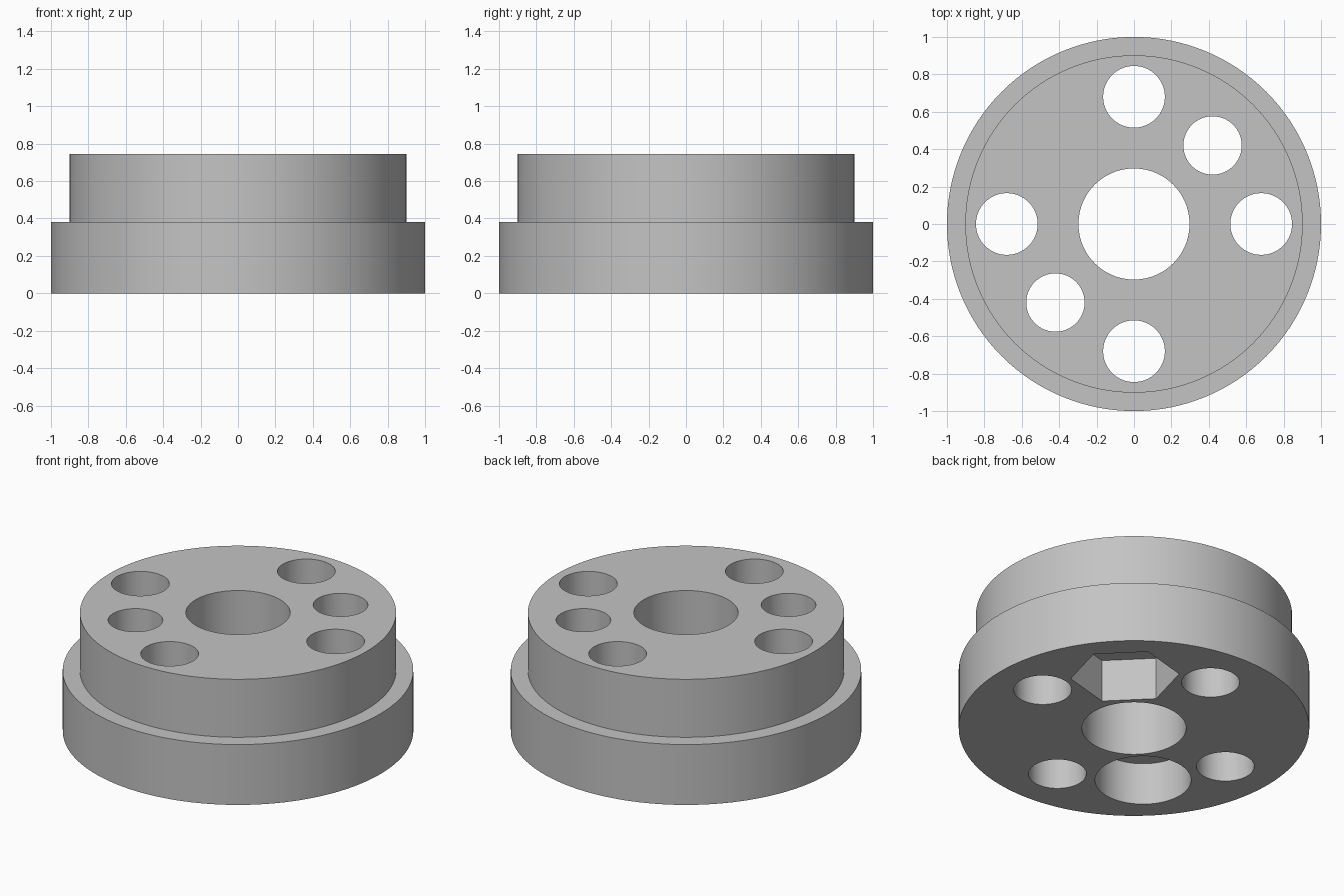
import bpy, bmesh, math
from mathutils import Matrix

cube = bpy.data.objects.get("Cube")
if cube:
    bpy.data.objects.remove(cube, do_unlink=True)

HEIGHT, STEP, POCKET = 0.745, 0.38, 0.266
FLANGE_R, HUB_R, BORE_R = 1.0, 0.902, 0.297
PIN_R, PIN_DIST = 0.165, 0.68
BOLT_R, BOLT_POS = 0.156, 0.42

grey = bpy.data.materials.new("plain_grey")
grey.use_nodes = True
colour = (0.55, 0.55, 0.55, 1)
grey.diffuse_color = colour
grey.node_tree.nodes["Principled BSDF"].inputs["Base Color"].default_value = colour


def add_object(name, bm):
    mesh = bpy.data.meshes.new(name)
    bm.to_mesh(mesh)
    bm.free()
    mesh.materials.append(grey)
    obj = bpy.data.objects.new(name, mesh)
    bpy.context.collection.objects.link(obj)
    return obj


def stack(name, x, y, layers):
    """Closed stepped column from (radius, bottom, top, sides, turn) layers."""
    objs = []
    for radius, z0, z1, sides, turn in layers:
        bm = bmesh.new()
        place = Matrix.Translation((x, y, (z0 + z1) / 2)) @ Matrix.Rotation(turn, 4, "Z")
        bmesh.ops.create_cone(bm, cap_ends=True, segments=sides, radius1=radius,
                              radius2=radius, depth=z1 - z0, matrix=place)
        objs.append(add_object(name, bm))
    return objs


# Stepped body: wide flange below, narrower hub above, as one lathed solid
bm = bmesh.new()
profile = [(0, 0), (FLANGE_R, 0), (FLANGE_R, STEP), (HUB_R, STEP), (HUB_R, HEIGHT), (0, HEIGHT)]
points = [bm.verts.new((r, 0, z)) for r, z in profile]
edges = [bm.edges.new(pair) for pair in zip(points, points[1:])]
bmesh.ops.spin(bm, geom=points + edges, axis=(0, 0, 1), cent=(0, 0, 0),
               angle=math.tau, steps=128, use_duplicate=False)
bmesh.ops.remove_doubles(bm, verts=bm.verts, dist=0.0001)
bmesh.ops.dissolve_limit(bm, angle_limit=0.001, verts=bm.verts, edges=bm.edges)
bmesh.ops.recalc_face_normals(bm, faces=bm.faces)
body = add_object("flanged_hub", bm)

# Centre bore and four pin holes, all straight through
LOW, HIGH = -0.1, HEIGHT + 0.1
cutters = stack("bore_cutter", 0, 0, [(BORE_R, LOW, HIGH, 96, 0)])
for i in range(4):
    a = i * math.pi / 2
    cutters += stack("pin_cutter", PIN_DIST * math.cos(a), PIN_DIST * math.sin(a),
                     [(PIN_R, LOW, HIGH, 64, 0)])

# Two bolt holes: hexagonal nut pocket on one, round head pocket on the other
for side, radius, sides in ((1, 0.31, 6), (-1, 0.274, 64)):
    cutters += stack("bolt_cutter", side * BOLT_POS, side * BOLT_POS,
                     [(BOLT_R, LOW, HIGH, 64, 0),
                      (radius, LOW, POCKET, sides, math.radians(15 if sides == 6 else 0))])

# A cone's first corner may sit on x or y, so aim hexagon corners across the radius
for obj in cutters:
    if len(obj.data.polygons) == 8:
        centre = Matrix.Translation((BOLT_POS, BOLT_POS, 0))
        corner = obj.data.vertices[0].co
        now = math.atan2(corner.y - BOLT_POS, corner.x - BOLT_POS)
        turn = Matrix.Rotation(math.radians(135) - now, 4, "Z")
        obj.data.transform(centre @ turn @ centre.inverted())

# Cut every hole, then bake the result and drop the cutters
for obj in cutters:
    obj.hide_render = True
    mod = body.modifiers.new("hole", "BOOLEAN")
    mod.operation = "DIFFERENCE"
    mod.solver = "EXACT"
    mod.object = obj
bpy.context.view_layer.update()
baked = bpy.data.meshes.new_from_object(
    body.evaluated_get(bpy.context.evaluated_depsgraph_get()))
body.modifiers.clear()
body.data = baked
for obj in cutters:
    bpy.data.objects.remove(obj, do_unlink=True)

# Smooth round walls, crisp rims
bpy.ops.object.select_all(action="DESELECT")
body.select_set(True)
bpy.context.view_layer.objects.active = body
bpy.ops.object.shade_smooth_by_angle(angle=math.radians(30))
